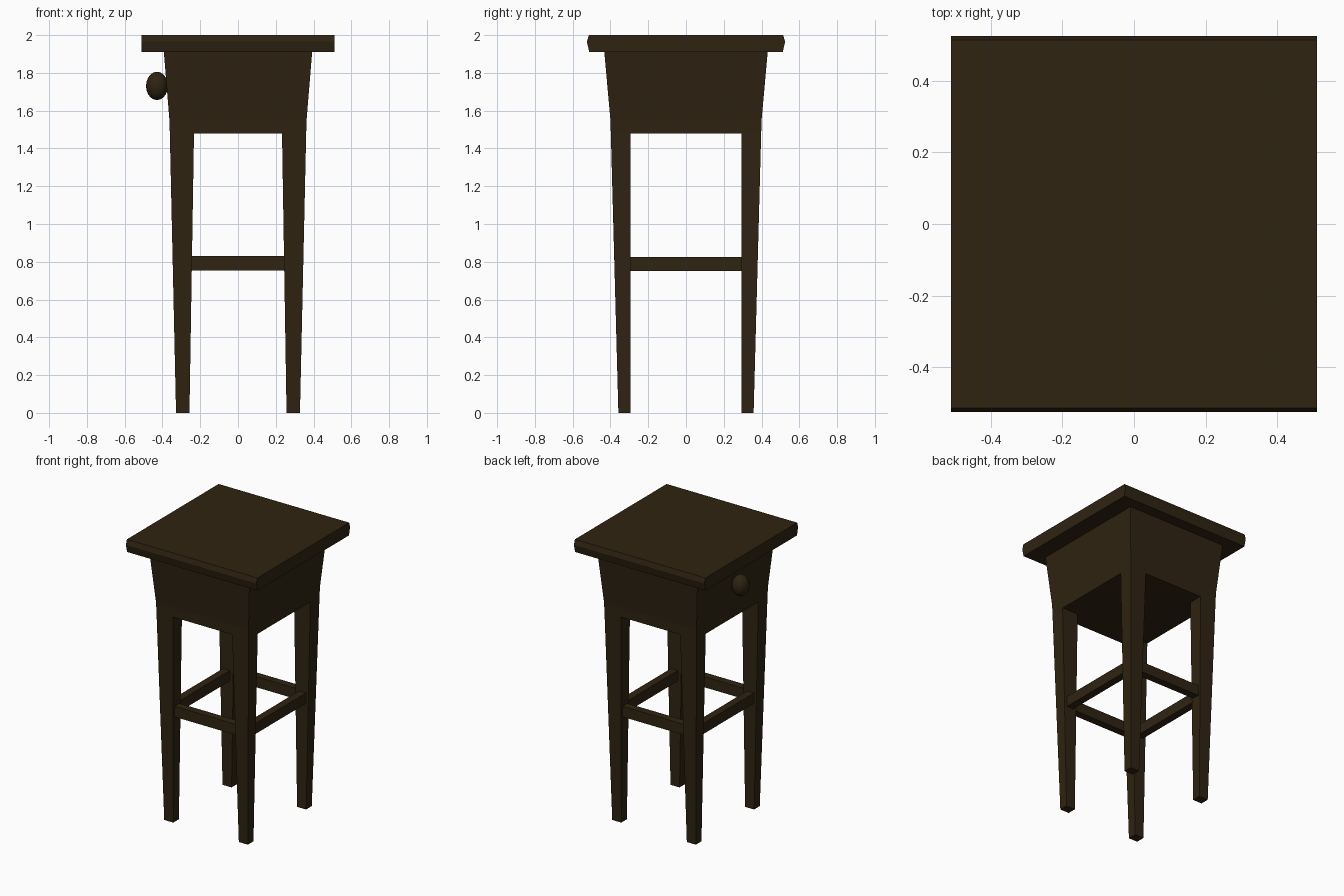
import bpy, bmesh

if "Cube" in bpy.data.objects:
    bpy.data.objects.remove(bpy.data.objects["Cube"])

wood = bpy.data.materials.new("dark brown wood")
wood.diffuse_color = (0.028, 0.017, 0.006, 1)
wood.use_nodes = True
wood.node_tree.nodes["Principled BSDF"].inputs["Base Color"].default_value = wood.diffuse_color


def loft(name, sections):
    """Stack rectangles (x0, x1, y0, y1, z) into a closed solid."""
    bm = bmesh.new()
    rings = [[bm.verts.new(p) for p in ((a, c, z), (b, c, z), (b, d, z), (a, d, z))]
             for a, b, c, d, z in sections]
    for lo, hi in zip(rings, rings[1:]):
        for i in range(4):
            j = (i + 1) % 4
            bm.faces.new((lo[i], lo[j], hi[j], hi[i]))
    bm.faces.new(rings[0][::-1])
    bm.faces.new(rings[-1])
    bmesh.ops.recalc_face_normals(bm, faces=bm.faces)
    me = bpy.data.meshes.new(name)
    bm.to_mesh(me)
    bm.free()
    me.materials.append(wood)
    ob = bpy.data.objects.new(name, me)
    bpy.context.collection.objects.link(ob)
    return ob


def sym(x, y, z):
    return (-x, x, -y, y, z)


# top slab with slightly pointed front and back edges
loft("table_top", [sym(.512, .512, 1.91), sym(.512, .525, 1.965), sym(.512, .514, 2.0)])

# flared drawer box
loft("drawer_box", [sym(.361, .398, 1.48), sym(.363, .40, 1.55), sym(.393, .433, 1.915)])

# tapered legs, flush with the box
for sx, nx in ((-1, "left"), (1, "right")):
    for sy, ny in ((-1, "front"), (1, "back")):
        def corner(xi, xo, yi, yo, z):
            return (*sorted((sx * xi, sx * xo)), *sorted((sy * yi, sy * yo)), z)
        loft(f"{ny}_{nx}_leg", [corner(.257, .328, .295, .358, 0),
                                corner(.233, .361, .295, .398, 1.48)])

# stretchers between the legs
for s, n in ((-1, "front"), (1, "back")):
    y0, y1 = s * .335 - .027, s * .335 + .027
    loft(f"{n}_stretcher", [(-.27, .27, y0, y1, .755), (-.27, .27, y0, y1, .83)])
for s, n in ((-1, "left"), (1, "right")):
    x0, x1 = s * .298 - .027, s * .298 + .027
    loft(f"{n}_stretcher", [(x0, x1, -.31, .31, .75), (x0, x1, -.31, .31, .825)])

# drawer knob on the left side
bpy.ops.mesh.primitive_uv_sphere_add(segments=16, ring_count=10, radius=1,
                                     location=(-.429, 0, 1.731))
knob = bpy.context.object
knob.name = "drawer_knob"
knob.scale = (.058, .06, .075)
knob.data.materials.append(wood)
bpy.ops.object.shade_smooth_by_angle()
